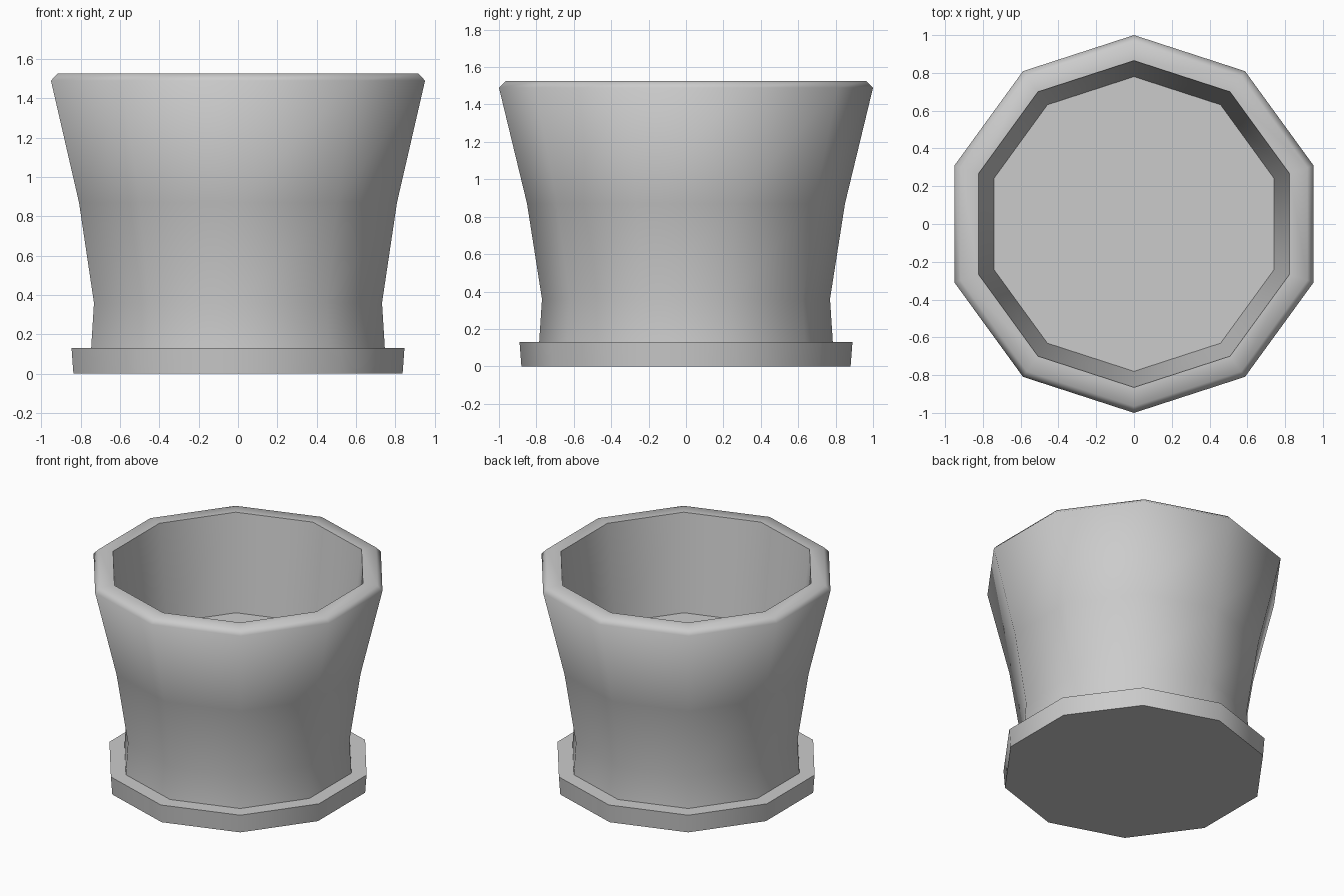
import bpy, bmesh, math

cube = bpy.data.objects.get("Cube")
if cube:
    bpy.data.objects.remove(cube, do_unlink=True)

SIDES = 10

grey = bpy.data.materials.new("light_grey")
grey.use_nodes = True
grey.diffuse_color = (0.6, 0.6, 0.6, 1)
grey.node_tree.nodes["Principled BSDF"].inputs["Base Color"].default_value = (0.6, 0.6, 0.6, 1)


def lathe(name, profile):
    """Revolve (radius, z) points into a ten-sided body capped at both ends."""
    bm = bmesh.new()
    rings = []
    for r, z in profile:
        angles = [math.pi / 2 + math.tau * i / SIDES for i in range(SIDES)]
        rings.append([bm.verts.new((r * math.cos(a), r * math.sin(a), z)) for a in angles])
    for low, high in zip(rings, rings[1:]):
        for i in range(SIDES):
            j = (i + 1) % SIDES
            bm.faces.new((low[i], low[j], high[j], high[i]))
    bm.faces.new(rings[0][::-1])
    bm.faces.new(rings[-1])
    mesh = bpy.data.meshes.new(name)
    bm.to_mesh(mesh)
    bm.free()
    mesh.materials.append(grey)
    obj = bpy.data.objects.new(name, mesh)
    bpy.context.collection.objects.link(obj)
    bpy.ops.object.select_all(action="DESELECT")
    obj.select_set(True)
    bpy.context.view_layer.objects.active = obj
    bpy.ops.object.shade_smooth_by_angle(angle=math.radians(65))
    return obj


# Shallow saucer under the pot
lathe("saucer", [(0.88, 0), (0.89, 0.13)])

# Flared pot: outer wall, chamfered rim, inner wall and raised floor
lathe("pot", [(0.785, 0.13), (0.77, 0.36), (0.85, 0.87), (1.0, 1.49),
              (0.965, 1.525), (0.865, 1.525), (0.78, 0.83)])
